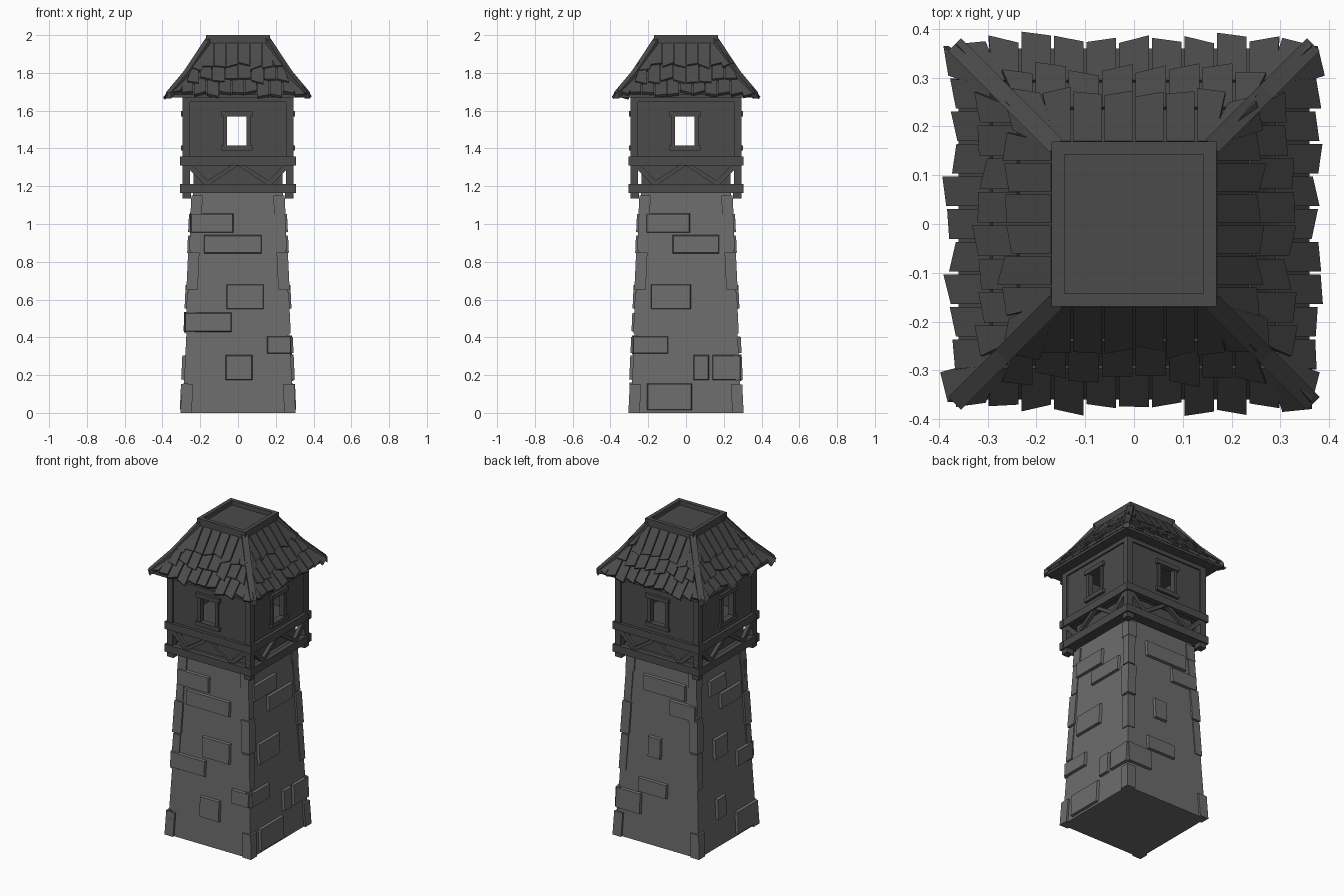
import bpy, bmesh, math, random
from mathutils import Vector

if "Cube" in bpy.data.objects:
    bpy.data.objects.remove(bpy.data.objects["Cube"])

random.seed(4)


def material(name, v):
    m = bpy.data.materials.new(name)
    m.diffuse_color = (v, v, v, 1)
    m.use_nodes = True
    m.node_tree.nodes["Principled BSDF"].inputs["Base Color"].default_value = m.diffuse_color
    return m


STONE = material("grey stone", 0.15)
WOOD = material("dark timber", 0.07)
ROOF = material("dark shingle", 0.07)


def side(k, u, d, z):
    """Point on side k (front, right, back, left): u along it, d outward."""
    return Vector([(u, -d, z), (d, u, z), (u, d, z), (-d, u, z)][k])


def hexa(bm, a, b):
    """Solid between two matching quads."""
    v = [bm.verts.new(p) for p in list(a) + list(b)]
    faces = [bm.faces.new((v[3], v[2], v[1], v[0])), bm.faces.new(v[4:])]
    for i in range(4):
        j = (i + 1) % 4
        faces.append(bm.faces.new((v[i], v[j], v[j + 4], v[i + 4])))
    bmesh.ops.recalc_face_normals(bm, faces=faces)


def finish(bm, name, mat):
    me = bpy.data.meshes.new(name)
    bm.to_mesh(me)
    bm.free()
    me.materials.append(mat)
    ob = bpy.data.objects.new(name, me)
    bpy.context.collection.objects.link(ob)
    return ob


def square(r, z, cx=0, cy=0):
    return [(cx + x * r, cy + y * r, z) for x, y in ((-1, -1), (1, -1), (1, 1), (-1, 1))]


def board(bm, k, u0, u1, z0, z1, d0, d1):
    """Straight board lying on side k."""
    q = ((u0, z0), (u1, z0), (u1, z1), (u0, z1))
    hexa(bm, [side(k, u, d0, z) for u, z in q], [side(k, u, d1, z) for u, z in q])


CORNERS = ((-1, -1), (1, -1), (1, 1), (-1, 1))

# Tapered stone shaft
def shaft_r(z):
    return 0.293 - 0.047 * z


bm = bmesh.new()
hexa(bm, square(shaft_r(0), 0), square(shaft_r(1.17), 1.17))
finish(bm, "tower_shaft", STONE)

# Raised stones: courses are z ranges, each side lists (course, u0, u1)
COURSE = ((0.01, 0.16), (0.17, 0.31), (0.31, 0.41), (0.425, 0.535),
          (0.545, 0.685), (0.84, 0.945), (0.95, 1.06))
STONES = (
    ((6, -.255, -.02), (5, -.185, .13), (4, -.065, .14), (3, -.285, -.03), (1, -.07, .08), (2, .15, .285)),
    ((6, -.215, .025), (5, -.075, .18), (4, -.19, .03), (2, -.285, -.09), (1, .035, .125), (1, .135, .295), (0, -.21, .035)),
    ((6, -.18, .125), (5, -.255, -.06), (2, -.07, .14), (1, .11, .295), (4, -.02, .08)),
    ((6, -.04, .13), (5, -.19, .03), (4, -.03, .11), (3, -.27, -.11), (1, .01, .11), (0, -.3, -.08)),
)
bm = bmesh.new()
for k, stones in enumerate(STONES):
    for c, u0, u1 in stones:
        z0, z1 = COURSE[c]
        e = 0.008
        rim = [(u0, z0), (u1, z0), (u1, z1), (u0, z1)]
        face = [(u0 + e, z0 + e), (u1 - e, z0 + e), (u1 - e, z1 - e), (u0 + e, z1 - e)]
        hexa(bm, [side(k, u, shaft_r(z) - 0.02, z) for u, z in rim],
             [side(k, u, shaft_r(z) + 0.016, z) for u, z in face])
finish(bm, "raised_stones", STONE)

# Corner quoins
bm = bmesh.new()
for sx, sy in CORNERS:
    for z0, z1, r, out in ((0, .15, .03, .012), (.42, .64, .025, .006),
                           (.65, .85, .03, .011), (.86, 1.05, .025, .006), (1.05, 1.15, .03, .008)):
        ends = []
        for z in (z0, z1):
            c = shaft_r(z) + out - r
            ends.append(square(r, z, sx * c, sy * c))
        hexa(bm, *ends)
finish(bm, "corner_quoins", STONE)

# Floors, recessed lower wall, corner posts and feet
bm = bmesh.new()
hexa(bm, square(.285, 1.165), square(.285, 1.20))
hexa(bm, square(.235, 1.19), square(.235, 1.33))
hexa(bm, square(.28, 1.32), square(.28, 1.35))
finish(bm, "cabin_floors", WOOD)
bm = bmesh.new()
for sx, sy in CORNERS:
    hexa(bm, square(.02, 1.16, sx * .275, sy * .275), square(.02, 1.675, sx * .275, sy * .275))
    hexa(bm, square(.023, 1.135, sx * .272, sy * .272), square(.023, 1.17, sx * .272, sy * .272))
finish(bm, "corner_posts", WOOD)

# Cabin walls with an open window on each side
bm = bmesh.new()
us = (-.275, -.058, .045, .275)
zs = (1.335, 1.415, 1.572, 1.675)
for k in range(4):
    grid = [[bm.verts.new(side(k, u, .285, z)) for u in us] for z in zs]
    for i in range(3):
        for j in range(3):
            if (i, j) != (1, 1):
                q = (grid[i][j], grid[i][j + 1], grid[i + 1][j + 1], grid[i + 1][j])
                bm.faces.new(q if k in (0, 1) else q[::-1])
walls = finish(bm, "cabin_walls", WOOD)
mod = walls.modifiers.new("thickness", "SOLIDIFY")
mod.thickness = 0.025

# Window frames
bm = bmesh.new()
for k in range(4):
    board(bm, k, -.088, .078, 1.57, 1.597, .27, .302)
    board(bm, k, -.088, .078, 1.39, 1.416, .27, .302)
    board(bm, k, -.078, -.057, 1.416, 1.57, .27, .295)
    board(bm, k, .044, .065, 1.416, 1.57, .27, .295)
finish(bm, "window_frames", WOOD)

# Rails and W-shaped braces around the lower cabin
bm = bmesh.new()
for k in range(4):
    w = (.306, .272)[k % 2]
    board(bm, k, -w, w, 1.165, 1.213, .272, .304)
    board(bm, k, -w, w, 1.31, 1.357, .272, .304)
    board(bm, k, -.27, .27, 1.645, 1.675, .272, .295)
    for s in (-1, 1):
        for ua, ub in ((.265, .16), (.01, .17)):   # top to bottom of each brace
            h = 0.02
            q = ((s * (ub - h), 1.21), (s * (ub + h), 1.21), (s * (ua + h), 1.315), (s * (ua - h), 1.315))
            hexa(bm, [side(k, u, .272, z) for u, z in q], [side(k, u, .295, z) for u, z in q])
finish(bm, "rails_and_braces", WOOD)

# Roof body: flared four-sided slope
PROFILE = ((.36, 1.685), (.272, 1.79), (.16, 1.96))


def roof_z(r):
    (r0, z0), (r1, z1), (r2, z2) = PROFILE
    if r > r1:
        return z0 + (r0 - r) * (z1 - z0) / (r0 - r1)
    return z1 + (r1 - r) * (z2 - z1) / (r1 - r2)


bm = bmesh.new()
hexa(bm, square(.36, 1.67), square(.36, 1.685))
for (r0, z0), (r1, z1) in zip(PROFILE, PROFILE[1:]):
    hexa(bm, square(r0, z0), square(r1, z1))
finish(bm, "roof_body", ROOF)

# Shingles: three overlapping rows of crooked slabs
bm = bmesh.new()
for k in range(4):
    for row, (rb, rt) in enumerate(((.368, .29), (.308, .235), (.254, .165))):
        n = round(2 * rb / .066)
        w = 2 * rb / n
        for i in range(-1, n + 1):
            c = -rb + (i + .5 + .5 * (row % 2)) * w
            if abs(c) > rb - .02:
                continue
            tilt = random.uniform(-.008, .008)
            drop = random.uniform(-.012, .01)
            half = w / 2 - .003
            uL, uR = max(c - half, -rb), min(c + half, rb)
            tL = max(min(c - half, rt - .015), -rt)
            tR = min(max(c + half, -rt + .015), rt)
            pts = [(uL, rb + drop - tilt), (uR, rb + drop + tilt), (tR, rt), (tL, rt)]
            quads = []
            for low, top in ((.003, -.006), (.021, .008)):
                offs = (low, low, top, top)
                quads.append([side(k, u, r + .6 * o, roof_z(r) + .7 * o)
                              for (u, r), o in zip(pts, offs)])
            hexa(bm, *quads)
finish(bm, "roof_shingles", ROOF)

# Hip boards along the four roof corners
bm = bmesh.new()
for sx, sy in CORNERS:
    px, py = -sy * .013, sx * .013
    for ra, rb in ((.368, .272), (.272, .16)):
        ends = []
        for r in (ra, rb):
            z = roof_z(r)
            ends.append([(sx * r + px, sy * r + py, z - .012), (sx * r - px, sy * r - py, z - .012),
                         (sx * r - px, sy * r - py, z + .022), (sx * r + px, sy * r + py, z + .022)])
        hexa(bm, *ends)
finish(bm, "hip_boards", ROOF)

# Square cap with a raised rim
bm = bmesh.new()
hexa(bm, square(.155, 1.94), square(.155, 1.972))
for k in range(4):
    w = (.169, .145)[k % 2]
    board(bm, k, -w, w, 1.953, 2.0, .143, .169)
finish(bm, "roof_cap", WOOD)
